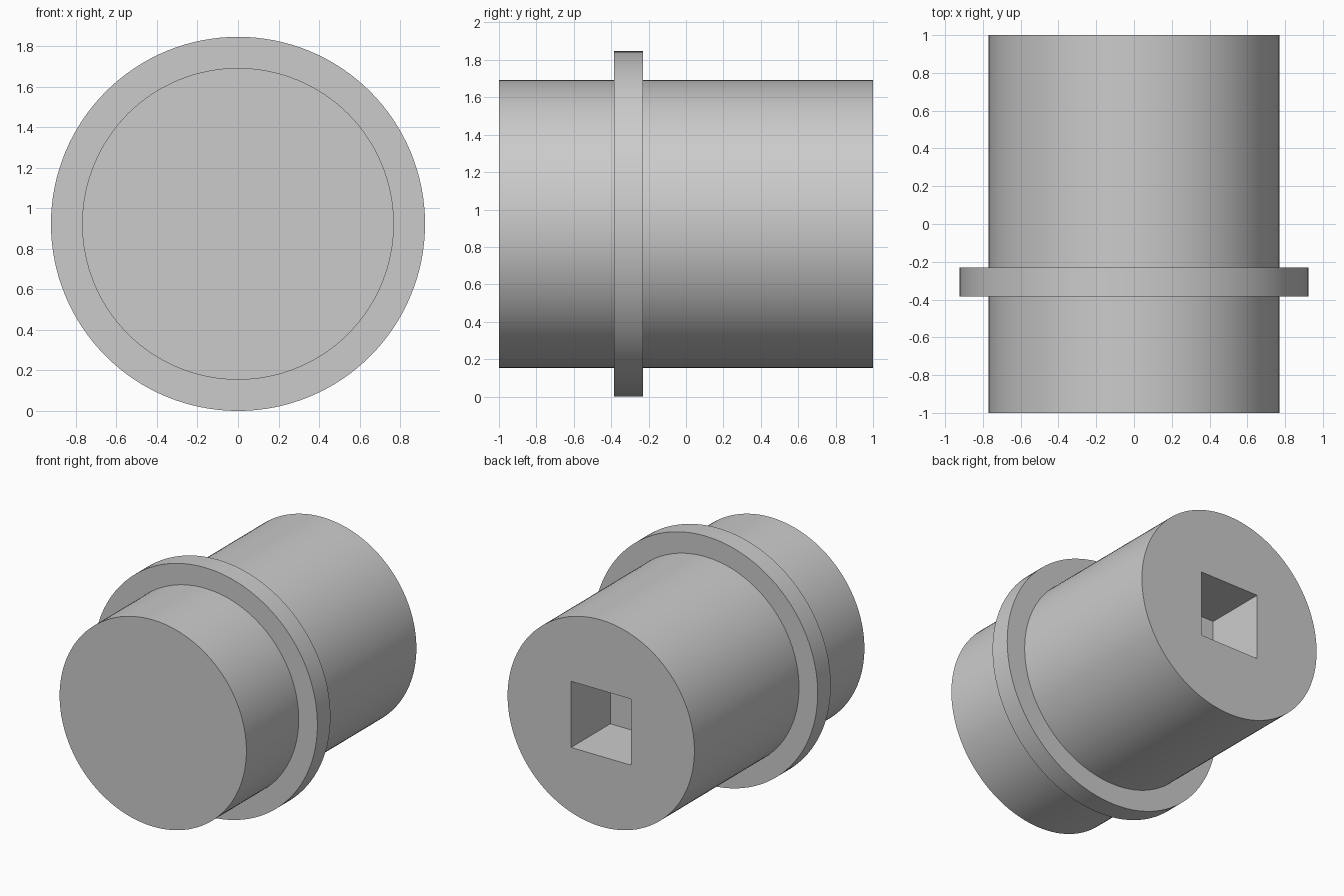
import bpy
import bmesh
import math
from mathutils import Matrix, Vector

cube = bpy.data.objects.get("Cube")
if cube:
    bpy.data.objects.remove(cube, do_unlink=True)

# Proportions: the plug is 13 modules long, lying along y
U = 2 / 13
BODY_R, FLANGE_R = 5 * U, 6 * U
FLANGE_FRONT, FLANGE_BACK = -1 + 4 * U, -1 + 5 * U
SOCKET_WIDTH, SOCKET_DEPTH = 3.2 * U, 3 * U
SEGMENTS = 128

grey = bpy.data.materials.new("plain grey")
grey.use_nodes = True
colour = (0.6, 0.6, 0.6, 1)
grey.diffuse_color = colour
grey.node_tree.nodes["Principled BSDF"].inputs["Base Color"].default_value = colour


def add_object(name, bm):
    bmesh.ops.recalc_face_normals(bm, faces=bm.faces)
    mesh = bpy.data.meshes.new(name)
    bm.to_mesh(mesh)
    bm.free()
    mesh.materials.append(grey)
    obj = bpy.data.objects.new(name, mesh)
    bpy.context.collection.objects.link(obj)
    return obj


# Flanged body: a stepped profile (radius, y) turned about the long axis
profile = [(BODY_R, -1), (BODY_R, FLANGE_FRONT), (FLANGE_R, FLANGE_FRONT),
           (FLANGE_R, FLANGE_BACK), (BODY_R, FLANGE_BACK), (BODY_R, 1)]
bm = bmesh.new()
verts = [bm.verts.new((r, y, FLANGE_R)) for r, y in profile]
edges = [bm.edges.new(pair) for pair in zip(verts, verts[1:])]
bmesh.ops.spin(bm, geom=verts + edges, cent=(0, 0, FLANGE_R), axis=(0, 1, 0),
               angle=math.tau, steps=SEGMENTS, use_merge=True)
bmesh.ops.remove_doubles(bm, verts=bm.verts, dist=1e-5)
bmesh.ops.holes_fill(bm, edges=[e for e in bm.edges if e.is_boundary], sides=0)
body = add_object("flanged_plug_body", bm)

# Square blind socket cut into the back end
bm = bmesh.new()
bmesh.ops.create_cube(bm, size=1, matrix=Matrix.LocRotScale(
    Vector((0, 1, FLANGE_R)), None,
    Vector((SOCKET_WIDTH, 2 * SOCKET_DEPTH, SOCKET_WIDTH))))
cutter = add_object("socket_cutter", bm)
cutter.hide_render = True

cut = body.modifiers.new("square socket", 'BOOLEAN')
cut.operation = 'DIFFERENCE'
cut.solver = 'EXACT'
cut.object = cutter
bpy.context.view_layer.objects.active = body
body.select_set(True)
cutter.select_set(False)
bpy.ops.object.modifier_apply(modifier=cut.name)
bpy.data.objects.remove(cutter, do_unlink=True)

# Smooth round walls with crisp rims
bpy.ops.object.shade_smooth_by_angle(angle=math.radians(30))
